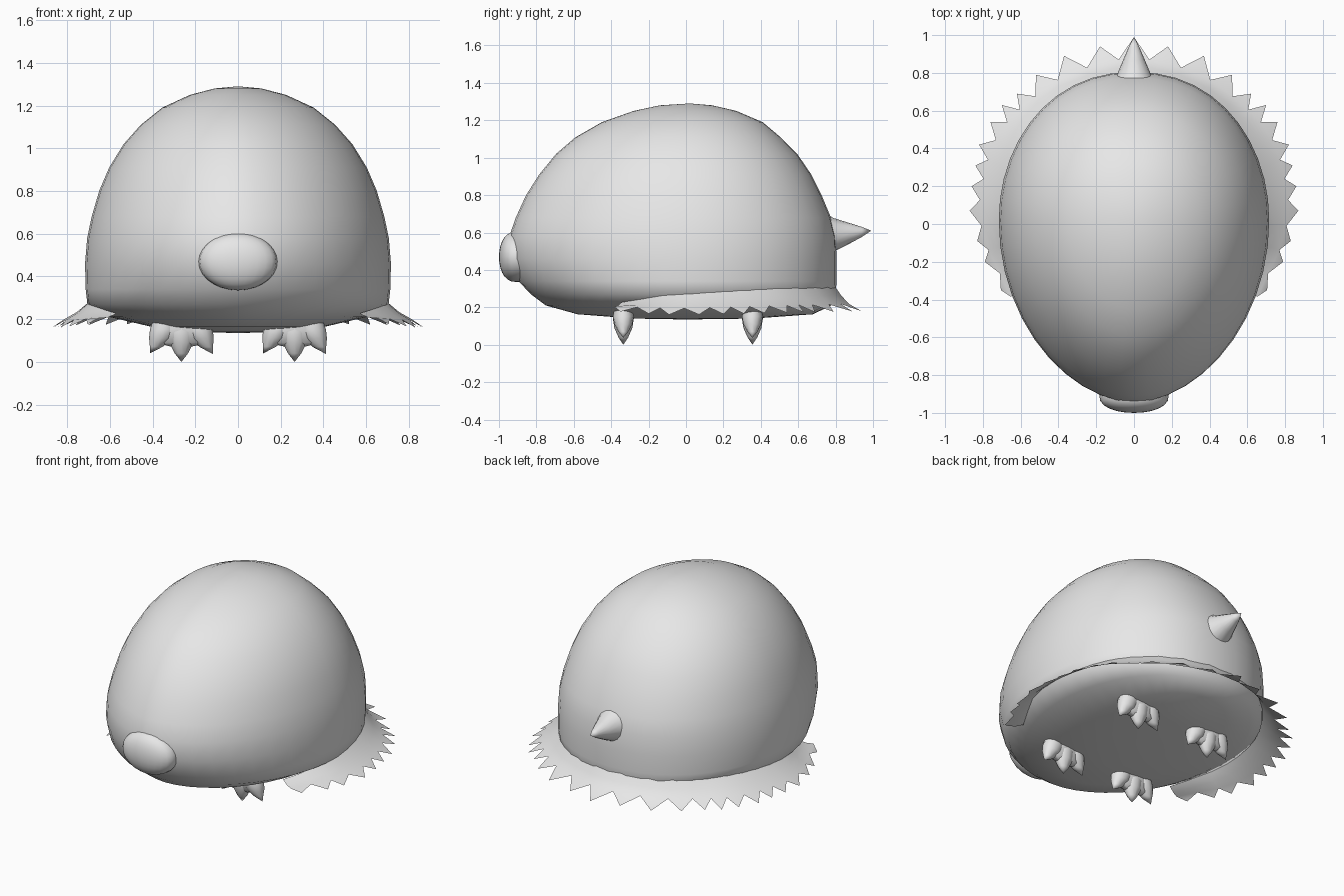
import bpy, bmesh, math

if "Cube" in bpy.data.objects:
    bpy.data.objects.remove(bpy.data.objects["Cube"])

grey = bpy.data.materials.new("plain grey")
grey.diffuse_color = (0.8, 0.8, 0.8, 1)
grey.use_nodes = True
grey.node_tree.nodes["Principled BSDF"].inputs["Base Color"].default_value = grey.diffuse_color


def finish(bm, name, angle=50, closed=True):
    if closed:
        bmesh.ops.recalc_face_normals(bm, faces=bm.faces)
    me = bpy.data.meshes.new(name)
    bm.to_mesh(me)
    bm.free()
    me.materials.append(grey)
    ob = bpy.data.objects.new(name, me)
    bpy.context.collection.objects.link(ob)
    bpy.context.view_layer.objects.active = ob
    ob.select_set(True)
    bpy.ops.object.shade_smooth_by_angle(angle=math.radians(angle))
    ob.select_set(False)
    return ob


def loft(bm, rings, start, end):
    """Skin closed rings of points, with pole points at the ends."""
    rows = [[bm.verts.new(p) for p in r] for r in rings]
    n = len(rows[0])
    for a, b in zip(rows, rows[1:]):
        for i in range(n):
            j = (i + 1) % n
            bm.faces.new((a[i], a[j], b[j], b[i]))
    for pole, row in ((start, rows[0]), (end, rows[-1])):
        v = bm.verts.new(pole)
        for i in range(n):
            bm.faces.new((v, row[i], row[(i + 1) % n]))


# Body: egg-shaped slices of (height, front y, back y, half width)
slices = [(0.14, -0.28, 0.36, 0.19), (0.163, -0.58, 0.68, 0.40),
          (0.21, -0.75, 0.775, 0.60), (0.27, -0.83, 0.80, 0.705),
          (0.34, -0.895, 0.805, 0.713), (0.46, -0.945, 0.805, 0.716),
          (0.58, -0.945, 0.80, 0.706), (0.68, -0.91, 0.775, 0.685),
          (0.80, -0.855, 0.725, 0.65), (0.91, -0.785, 0.67, 0.603),
          (1.02, -0.695, 0.595, 0.535), (1.11, -0.59, 0.505, 0.455),
          (1.19, -0.45, 0.41, 0.355), (1.25, -0.28, 0.27, 0.225),
          (1.28, -0.14, 0.14, 0.11)]
SEG = 44
MID = 0.02


def egg(t, z, front, back, half):
    """Point on a slice: tapered towards the front, fuller at the back."""
    c, s = math.cos(t), math.sin(t)
    x = math.copysign(abs(c) ** (0.92 if s > 0 else 1.1), c) * half
    return (x, MID + s * ((back - MID) if s > 0 else (MID - front)), z)


bm = bmesh.new()
loft(bm, [[egg(2 * math.pi * i / SEG, *s) for i in range(SEG)] for s in slices],
     (0, 0, 0.135), (0, 0.02, 1.29))
finish(bm, "body", 80)

# Snout: blunt rounded lump on the front
bm = bmesh.new()
bmesh.ops.create_uvsphere(bm, u_segments=24, v_segments=14, radius=1)
for v in bm.verts:
    y = math.copysign(abs(v.co.y) ** 0.75, v.co.y)
    v.co = (v.co.x * 0.185, -0.90 + y * 0.10, 0.47 + v.co.z * 0.135)
finish(bm, "snout", 80)

# Tail: short flared spike at the back
bm = bmesh.new()
rings = []
for y, r, z in ((0.74, 0.12, 0.585), (0.79, 0.09, 0.587),
                (0.87, 0.057, 0.595), (0.94, 0.027, 0.603)):
    rings.append([(r * math.cos(k * math.pi / 8), y,
                   z + r * math.sin(k * math.pi / 8)) for k in range(16)])
loft(bm, rings, (0, 0.74, 0.585), (0, 0.99, 0.61))
finish(bm, "tail")


def oval(cx, cy, z, rx, ry, n=16):
    return [(cx + rx * math.cos(2 * math.pi * k / n),
             cy + ry * math.sin(2 * math.pi * k / n), z) for k in range(n)]


# Feet: webbed pad with three pointed toes fanned sideways
for side, label in ((-1, "left"), (1, "right")):
    for y0, place in ((-0.335, "front"), (0.355, "rear")):
        fx = side * 0.265
        bm = bmesh.new()
        loft(bm, [oval(fx, y0, 0.2, 0.12, 0.05), oval(fx, y0, 0.15, 0.135, 0.054),
                  oval(fx, y0, 0.09, 0.125, 0.036)], (fx, y0, 0.2), (fx, y0, 0.06))
        for fan, low in ((-1, 0.04), (0, 0.0), (1, 0.037)):
            rings = []
            for t, r in ((0, 0.85), (0.3, 1.0), (0.55, 0.86), (0.8, 0.47)):
                rings.append(oval(fx + fan * (0.075 + 0.065 * t * t), y0,
                                  0.2 + (low - 0.2) * t, 0.066 * r, 0.056 * r, 12))
            loft(bm, rings, (fx + fan * 0.075, y0, 0.2),
                 (fx + fan * 0.147, y0, low))
        finish(bm, place + "_foot_" + label)

# Skirt: ragged fringe flaring from the sides and back, tips of the right half
half_tips = [(0.18, 0.94), (0.37, 0.89), (0.52, 0.79), (0.62, 0.69),
             (0.70, 0.63), (0.76, 0.54), (0.82, 0.42), (0.84, 0.31),
             (0.86, 0.20), (0.87, 0.07), (0.83, -0.09), (0.79, -0.20),
             (0.705, -0.35)]
ends = [(0.67, -0.46)]
tips = ([(-x, y) for x, y in (half_tips + ends)[::-1]] + [(0, 0.99)]
        + half_tips + ends)


def smooth(y):
    """0 at the front end of the fringe, 1 along the sides and back."""
    u = min(1, max(0, (y + 0.45) / 0.4))
    return u * u * (3 - 2 * u)


bm = bmesh.new()
rows = []
for (x0, y0), (x1, y1) in zip(tips, tips[1:]):
    x, y = (x0 + x1) / 2, (y0 + y1) / 2
    back = max(0, y)
    pull = 0.95 - 0.05 * back
    t = math.atan2((y - MID) / (0.80 if y > 0 else 0.87), x / 0.71)
    f = smooth(y)
    top = 0.225 + f * (0.05 + 0.055 * back)
    root = egg(t, top, -0.79, 0.79, 0.64 + 0.06 * f)
    low = (x * pull, y * pull, 0.205 - 0.01 * f + 0.025 * back)
    mid = [(a + b) / 2 for a, b in zip(root, low)]
    mid[2] -= 0.008
    rows.append([bm.verts.new(p) for p in (root, mid, low)])
for (x, y), a, b in zip(tips[1:], rows, rows[1:]):
    for k in range(2):
        bm.faces.new((a[k], a[k + 1], b[k + 1], b[k]))
    tip = bm.verts.new((x, y, 0.16 + 0.02 * max(0, y) + 0.02 * (1 - smooth(y))))
    bm.faces.new((a[2], tip, b[2]))
bm.normal_update()
for f in bm.faces:
    if f.normal.z < 0:
        f.normal_flip()
finish(bm, "skirt", 80, closed=False)
